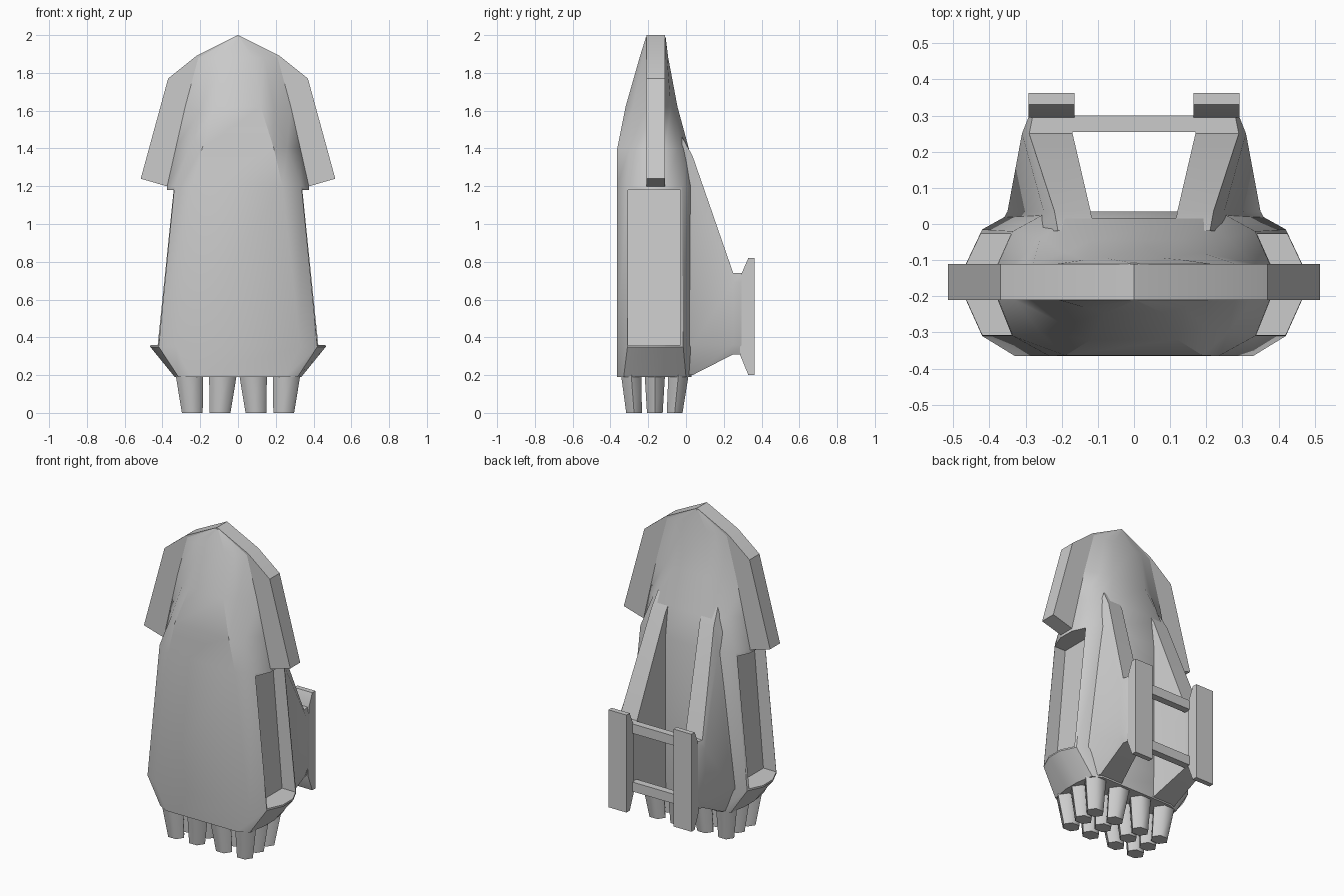
import bpy, bmesh, math

if "Cube" in bpy.data.objects:
    bpy.data.objects.remove(bpy.data.objects["Cube"])


def make(name, bm, angle=35):
    bmesh.ops.recalc_face_normals(bm, faces=bm.faces)
    me = bpy.data.meshes.new(name)
    bm.to_mesh(me)
    bm.free()
    ob = bpy.data.objects.new(name, me)
    bpy.context.collection.objects.link(ob)
    smooth(ob, angle)
    return ob


def smooth(ob, angle):
    bpy.ops.object.select_all(action='DESELECT')
    ob.select_set(True)
    bpy.context.view_layer.objects.active = ob
    bpy.ops.object.shade_smooth_by_angle(angle=math.radians(angle))


def loft(name, rings, angle=35):
    """Closed solid through rings with equal point counts."""
    bm = bmesh.new()
    vs = [[bm.verts.new(p) for p in r] for r in rings]
    n = len(vs[0])
    for a, b in zip(vs, vs[1:]):
        for i in range(n):
            bm.faces.new((a[i], a[(i + 1) % n], b[(i + 1) % n], b[i]))
    bm.faces.new(vs[0][::-1])
    bm.faces.new(vs[-1])
    return make(name, bm, angle)


def box(x0, x1, y0, y1):
    return [(x0, y0), (x1, y0), (x1, y1), (x0, y1)]


# Main body: twelve-sided sections (z, front x, front y, corner x, corner y,
# side x, rear corner y, rear y)
sections = [
    (0.19, 0.25, -0.365, 0.315, -0.33, 0.335, 0.0, 0.03),
    (0.35, 0.33, -0.365, 0.42, -0.31, 0.465, -0.015, 0.035),
    (1.20, 0.235, -0.365, 0.335, -0.31, 0.375, -0.02, 0.035),
    (1.40, 0.19, -0.364, 0.26, -0.30, 0.33, -0.04, 0.015),
    (1.62, 0.12, -0.32, 0.19, -0.28, 0.28, -0.08, -0.045),
    (1.88, 0.08, -0.246, 0.14, -0.23, 0.21, -0.10, -0.094),
    (1.99, 0.005, -0.212, 0.01, -0.211, 0.015, -0.109, -0.108),
]
rings = []
for z, a, f, b, f2, x, r2, r in sections:
    half = [(a, f), (b, f2), (x, -0.21), (x, -0.11), (b, r2), (a, r)]
    ring = half + [(-px, py) for px, py in reversed(half)]
    rings.append([(px, py, z) for px, py in ring])
body = loft("body", rings)

# Long recess in each flank
for s in (1, -1):
    cutter = loft("recess_cutter", [
        [(s * px, py, 0.36) for px, py in box(0.33, 0.6, -0.307, -0.028)],
        [(s * px, py, 1.18) for px, py in box(0.26, 0.6, -0.307, -0.028)]])
    mod = body.modifiers.new("recess", 'BOOLEAN')
    mod.operation = 'DIFFERENCE'
    mod.solver = 'EXACT'
    mod.object = cutter
    bpy.context.view_layer.objects.active = body
    bpy.ops.object.modifier_apply(modifier=mod.name)
    bpy.data.objects.remove(cutter)
smooth(body, 35)

# Hood fin: a slab following the top outline
half = [(0.0, 2.0), (0.22, 1.89), (0.37, 1.77), (0.515, 1.24), (0.36, 1.195), (0.25, 1.3)]
outline = half + [(-x, z) for x, z in reversed(half[1:])]
loft("hood_fin", [[(x, y, z) for x, z in outline] for y in (-0.21, -0.11)])

# Rear arms and upright rails
rail_profile = [(0.285, 0.31), (0.33, 0.2), (0.362, 0.2), (0.362, 0.82), (0.33, 0.82), (0.295, 0.74)]
for s, side in ((1, "right"), (-1, "left")):
    loft(side + "_arm", [
        [(s * x, y, z) for x, z in pts] for y, pts in (
            (-0.02, [(0.11, 0.2), (0.30, 0.2), (0.38, 0.36), (0.26, 1.3), (0.21, 1.46), (0.11, 1.46)]),
            (0.035, [(0.12, 0.2), (0.28, 0.2), (0.35, 0.36), (0.25, 1.2), (0.22, 1.36), (0.12, 1.36)]),
            (0.25, [(0.17, 0.31), (0.29, 0.31), (0.31, 0.36), (0.31, 0.69), (0.29, 0.74), (0.17, 0.74)]),
            (0.30, [(0.17, 0.31), (0.28, 0.31), (0.29, 0.36), (0.29, 0.69), (0.28, 0.74), (0.17, 0.74)]))])
    loft(side + "_rail", [
        [(s * x, min(y, ymax), z) for y, z in rail_profile]
        for x, ymax in ((0.165, 1), (0.27, 1), (0.292, 1))])

# Cross bars between the arms
for name, z0, z1 in (("upper_bar", 0.68, 0.74), ("lower_bar", 0.31, 0.37)):
    loft(name, [[(x, y, z) for x, y in box(-0.18, 0.18, 0.255, 0.30)] for z in (z0, z1)])

# Cluster of tapered six-sided nozzles under the body
for i, (xt, xb) in enumerate(((0.08, 0.095), (0.257, 0.242))):
    for j, (yt, yb) in enumerate(((-0.29, -0.275), (-0.165, -0.165), (-0.04, -0.06))):
        for s in (1, -1):
            hexagon = [(math.cos(k * math.pi / 3), math.sin(k * math.pi / 3)) for k in range(6)]
            loft("nozzle", [
                [(s * xb + 0.055 * c, yb + 0.048 * d, 0.0) for c, d in hexagon],
                [(s * xt + 0.073 * c, yt + 0.062 * d, 0.2) for c, d in hexagon]], 65)
